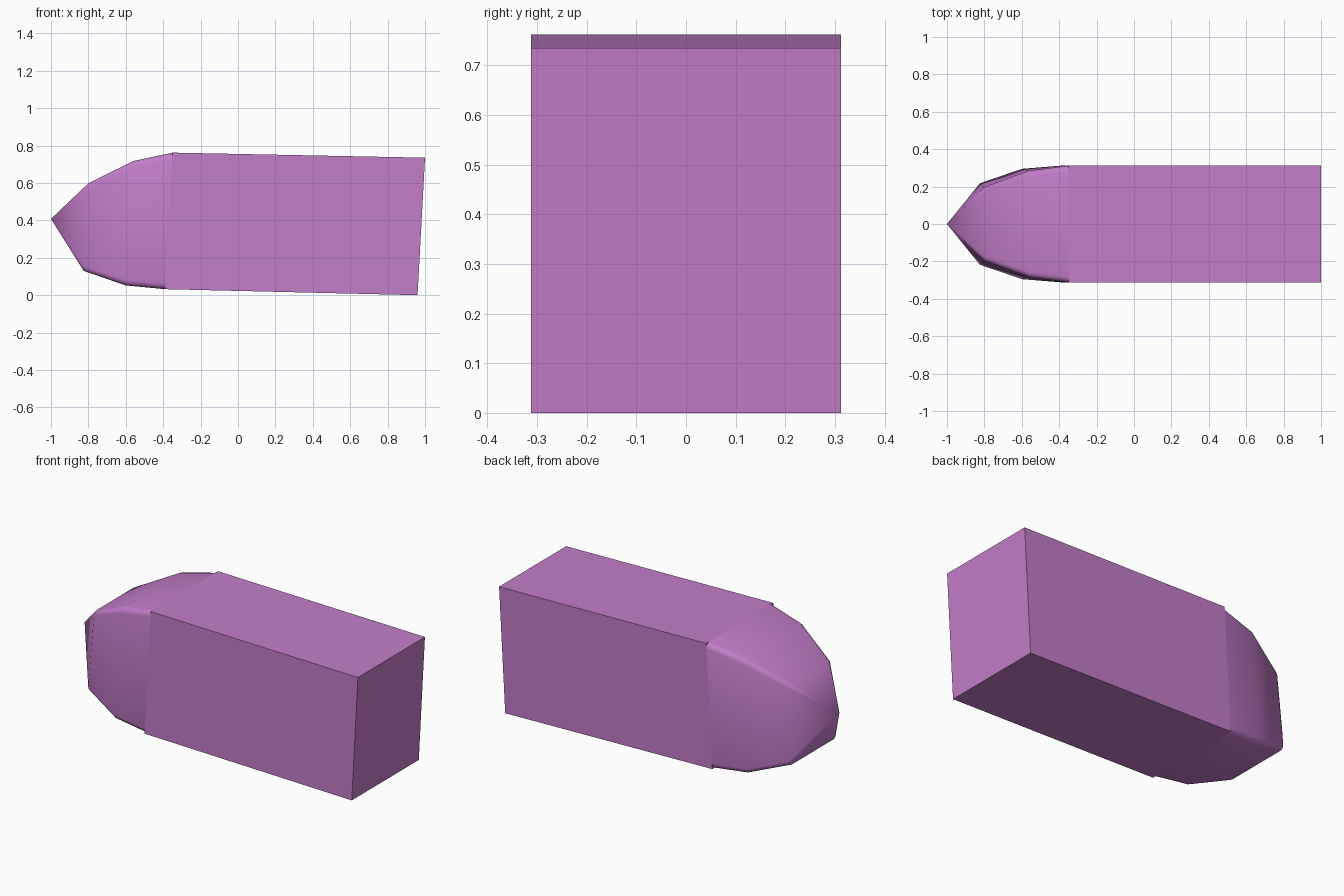
import bpy, math

if "Cube" in bpy.data.objects:
    bpy.data.objects.remove(bpy.data.objects["Cube"])

purple = bpy.data.materials.new("orchid_purple")
purple.diffuse_color = (0.55, 0.205, 0.59, 1)
purple.use_nodes = True
purple.node_tree.nodes["Principled BSDF"].inputs["Base Color"].default_value = purple.diffuse_color

# stations: (top x, top z, top half width, bottom x, bottom z, bottom half width, corner radius)
TAIL = (1.0, 0.735, 0.312, 0.96, 0.0, 0.312, 0)
SHOULDER = (-0.35, 0.762, 0.312, -0.39, 0.032, 0.312, 0)
NOSE = [
    (-0.35, 0.762, 0.312, -0.39, 0.032, 0.312, 0.03),
    (-0.56, 0.717, 0.285, -0.60, 0.052, 0.295, 0.03),
    (-0.80, 0.598, 0.197, -0.825, 0.13, 0.218, 0.025),
]
TIP = (-1.0, 0.0, 0.408)


def section(tx, tz, tw, bx, bz, bw, r, seg=3):
    """Tilted, slightly trapezoid section with optionally rounded corners."""
    corners = [(tw, tz, -1, -1, 0), (-tw, tz, 1, -1, 90),
               (-bw, bz, 1, 1, 180), (bw, bz, -1, 1, 270)]
    pts = []
    for y, z, sy, sz, a0 in corners:
        steps = seg + 1 if r else 1
        for i in range(steps):
            a = math.radians(a0 + 90 * i / seg)
            py = y + sy * r + r * math.cos(a)
            pz = z + sz * r + r * math.sin(a)
            if not r:
                py, pz = y, z
            t = (pz - bz) / (tz - bz)
            pts.append((bx + (tx - bx) * t, py, pz))
    return pts


def loft(name, rings, tip=None):
    n = len(rings[0])
    verts = [p for ring in rings for p in ring]
    faces = [tuple(reversed(range(n)))]
    for k in range(len(rings) - 1):
        for i in range(n):
            j = (i + 1) % n
            faces.append((k * n + i, k * n + j, (k + 1) * n + j, (k + 1) * n + i))
    last = (len(rings) - 1) * n
    if tip:
        verts.append(tip)
        faces += [(last + i, last + (i + 1) % n, len(verts) - 1) for i in range(n)]
    else:
        faces.append(tuple(range(last, last + n)))
    me = bpy.data.meshes.new(name)
    me.from_pydata(verts, [], faces)
    me.materials.append(purple)
    ob = bpy.data.objects.new(name, me)
    bpy.context.collection.objects.link(ob)
    # consistent outward normals
    import bmesh
    bm = bmesh.new()
    bm.from_mesh(me)
    bmesh.ops.recalc_face_normals(bm, faces=bm.faces)
    bm.to_mesh(me)
    bm.free()
    return ob


# straight box body
loft("body", [section(*TAIL), section(*SHOULDER)])

# tapered nose with softened corners
nose = loft("nose", [section(*s) for s in NOSE], TIP)
bpy.ops.object.select_all(action='DESELECT')
nose.select_set(True)
bpy.context.view_layer.objects.active = nose
bpy.ops.object.shade_smooth_by_angle(angle=math.radians(32))
